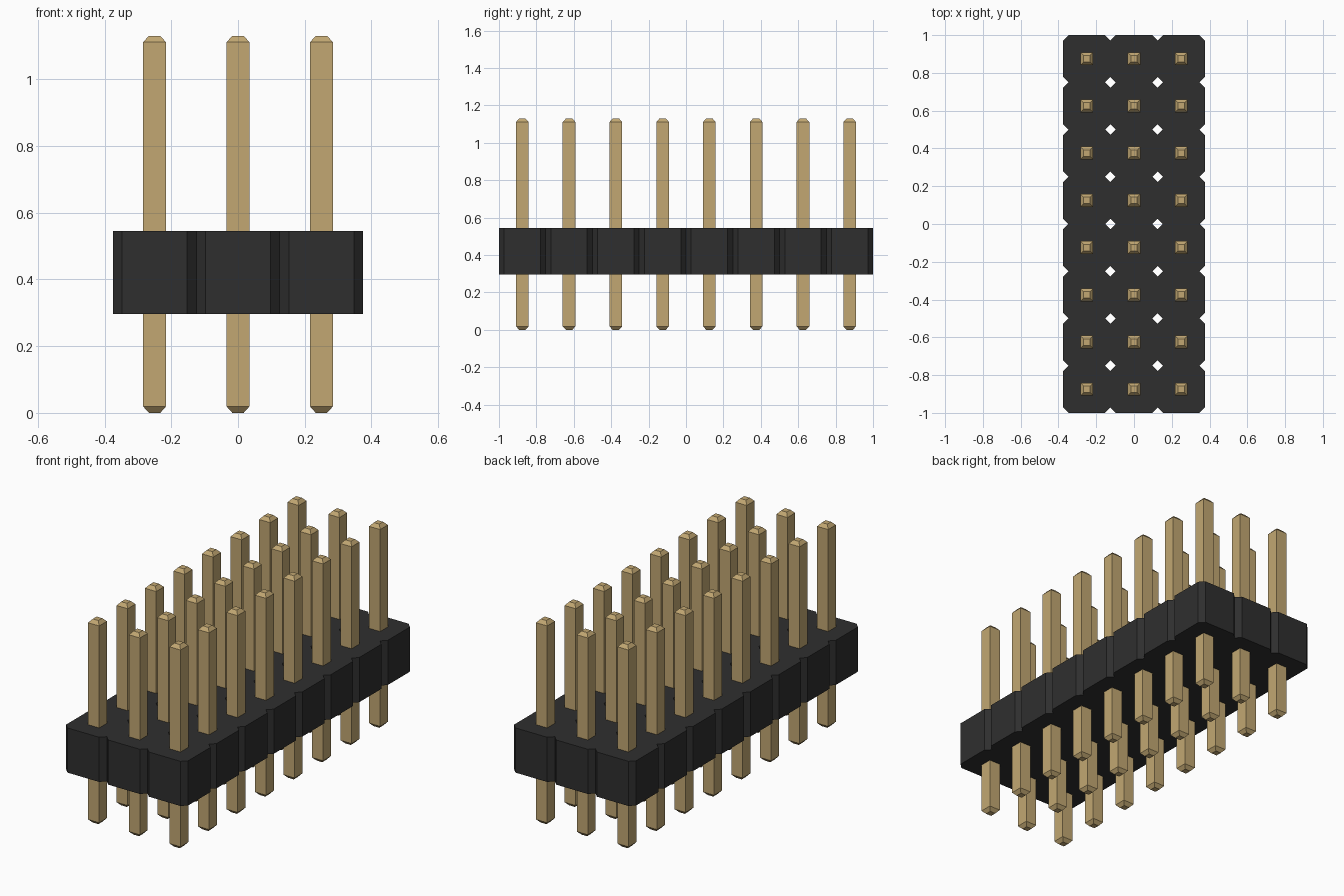
import bpy
import bmesh

COLS, ROWS, PITCH = 3, 8, 0.25
CHAMFER = 0.028
BODY_Z = (0.297, 0.545)
PIN_HALF, TIP_HALF = 0.034, 0.017
PIN_TOP, TIP_H = 1.13, 0.019

old = bpy.data.objects.get("Cube")
if old:
    bpy.data.objects.remove(old, do_unlink=True)


def material(name, rgb):
    mat = bpy.data.materials.new(name)
    mat.use_nodes = True
    mat.diffuse_color = (*rgb, 1)
    mat.node_tree.nodes["Principled BSDF"].inputs["Base Color"].default_value = (*rgb, 1)
    return mat


def mesh_object(name, bm, mat):
    bmesh.ops.remove_doubles(bm, verts=bm.verts, dist=0.0001)
    bmesh.ops.recalc_face_normals(bm, faces=bm.faces)
    mesh = bpy.data.meshes.new(name)
    bm.to_mesh(mesh)
    bm.free()
    mesh.materials.append(mat)
    obj = bpy.data.objects.new(name, mesh)
    bpy.context.collection.objects.link(obj)
    return obj


def centre(col, row):
    return (col - (COLS - 1) / 2) * PITCH, (row - (ROWS - 1) / 2) * PITCH


black = material("black plastic", (0.028, 0.028, 0.028))
gold = material("gold metal", (0.54, 0.39, 0.17))

# Housing: a grid of chamfered cells, open where neighbours meet
h = PITCH / 2
k = h - CHAMFER
octagon = [(h, -k), (h, k), (k, h), (-k, h), (-h, k), (-h, -k), (-k, -h), (k, -h)]
side_dir = {0: (1, 0), 2: (0, 1), 4: (-1, 0), 6: (0, -1)}
bm = bmesh.new()
for col in range(COLS):
    for row in range(ROWS):
        cx, cy = centre(col, row)
        low, high = [[bm.verts.new((cx + x, cy + y, z)) for x, y in octagon] for z in BODY_Z]
        bm.faces.new(low[::-1])
        bm.faces.new(high)
        for i in range(len(octagon)):
            dx, dy = side_dir.get(i, (COLS, ROWS))
            if 0 <= col + dx < COLS and 0 <= row + dy < ROWS:
                continue
            j = (i + 1) % len(octagon)
            bm.faces.new((low[i], low[j], high[j], high[i]))
mesh_object("housing", bm, black)

# Pins: square posts with tapered tips, sharing one mesh
bm = bmesh.new()
rings = []
for z, r in ((0, TIP_HALF), (TIP_H, PIN_HALF), (PIN_TOP - TIP_H, PIN_HALF), (PIN_TOP, TIP_HALF)):
    rings.append([bm.verts.new((x * r, y * r, z)) for x, y in ((-1, -1), (1, -1), (1, 1), (-1, 1))])
for a, b in zip(rings, rings[1:]):
    for i in range(4):
        j = (i + 1) % 4
        bm.faces.new((a[i], a[j], b[j], b[i]))
bm.faces.new(rings[0][::-1])
bm.faces.new(rings[-1])
first = mesh_object("pin", bm, gold)

for col in range(COLS):
    for row in range(ROWS):
        pin = first
        if col or row:
            pin = first.copy()
            bpy.context.collection.objects.link(pin)
        pin.name = f"pin_{col + 1}_{row + 1}"
        pin.location = (*centre(col, row), 0)
